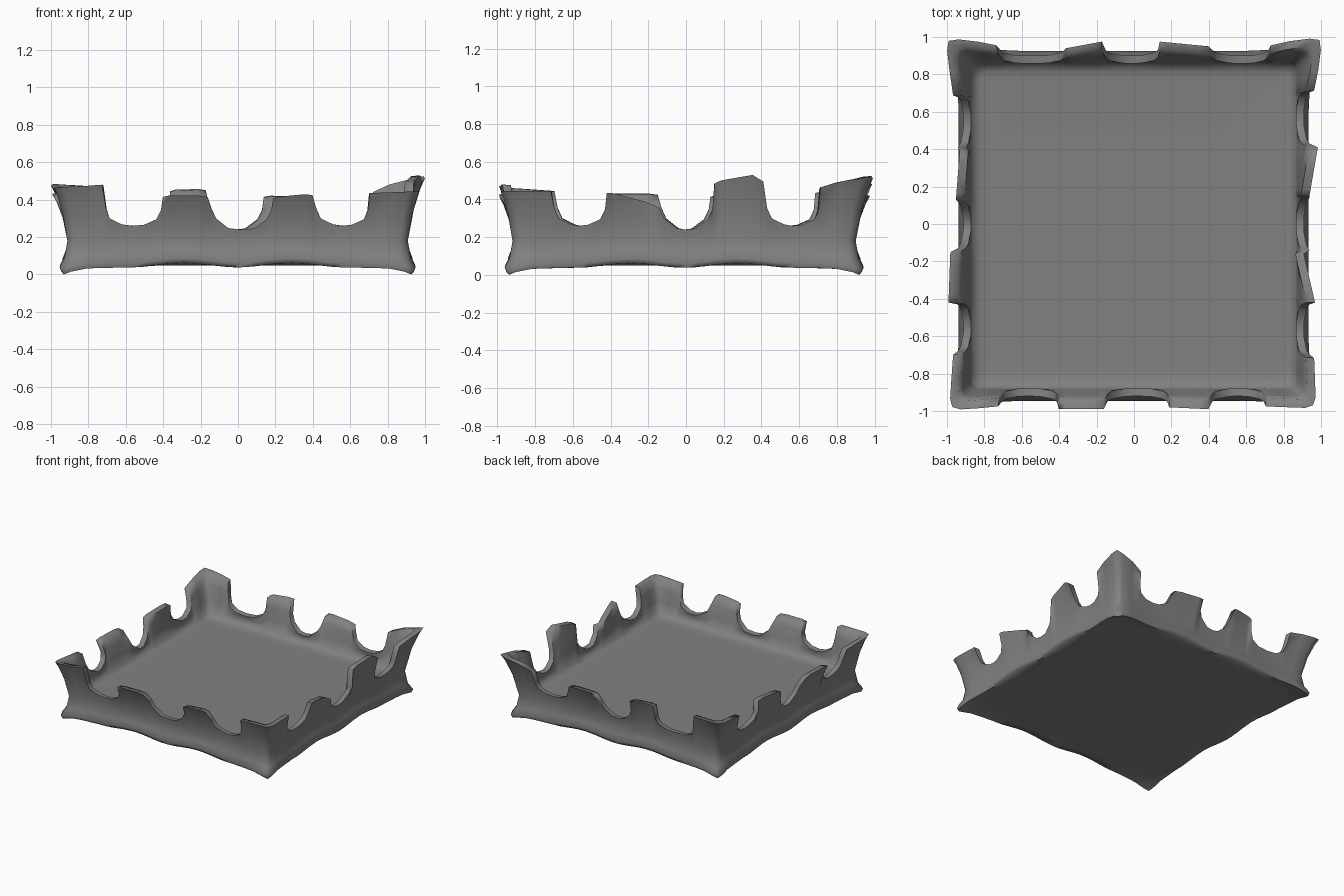
import bpy, bmesh, math

if "Cube" in bpy.data.objects:
    bpy.data.objects.remove(bpy.data.objects["Cube"])

# corner tips: (height, outward offset)
SW, SE, NE, NW = (.47, .985), (.45, .975), (.53, 1.01), (.49, 1.005)

# each side: first corner, edge of that corner (t, h), two merlons
# (start, end, h0, h1, offset0, offset1), edge of last corner (t, h), last corner
SIDES = {
    'front': (SW, (-.73, .485), [(-.40, -.16, .42, .42, .98, .98),
                                 (.19, .40, .41, .43, .97, .98)], (.71, .44), SE),
    'right': (SE, (-.71, .45), [(-.41, -.15, .44, .37, .97, .91),
                                (.16, .42, .49, .50, .94, .985)], (.73, .47), NE),
    'back': (NW, (-.74, .47), [(-.36, -.17, .45, .455, .95, .985),
                               (.14, .40, .42, .41, .985, .96)], (.74, .45), NE),
    'left': (SW, (-.69, .45), [(-.41, -.14, .43, .43, .99, .98),
                               (.14, .40, .42, .44, .95, .93)], (.70, .44), NW),
}


def keys(side):
    """Top line of one wall as (t, height, offset)."""
    c0, e0, merlons, e1, c1 = SIDES[side]

    def corner(c, e, sign):
        return [(sign, *c), (sign * .94, c[0] * .8 + e[1] * .2, c[1] * .8 + .193),
                (sign * .84, (c[0] + e[1]) / 2, (c[1] + .965) / 2), (e[0], e[1], .965)]

    k = corner(c0, e0, -1)
    spans = [e0[0]] + [v for m in merlons for v in m[:2]] + [e1[0]]
    for i in range(3):                      # rounded gap, then merlon
        a, b = spans[2 * i], spans[2 * i + 1]
        low = .245 if i == 1 else .265
        k += [(a + .02, .36, .94), (a + .045, .305, .925), (a + .11, low + .008, .912),
              ((a + b) / 2, low, .91),
              (b - .10, low + .006, .912), (b - .035, .30, .925), (b - .01, .35, .94)]
        if i < 2:
            s, e, h0, h1, o0, o1 = merlons[i]
            for f in (0, .15, .5, .78, 1):
                bump = (.035 * f + .01 if side == 'right' and i else .008) if 0 < f < 1 else 0
                k.append((s + (e - s) * f, h0 + (h1 - h0) * f + bump, o0 + (o1 - o0) * f))
    return k + corner(c1, e1, 1)[::-1]


def place(side, t, off, z):
    u = t if abs(t) < .68 else math.copysign(.68 + (abs(t) - .68) / .32 * (off - .68), t)
    return {'front': (u, -off, z), 'right': (off, u, z),
            'back': (u, off, z), 'left': (-off, u, z)}[side]


def section(t, h, o):
    """Cross-section from the underside, over the rim, to the floor."""
    c = max(0, (abs(t) - .6) / .4)
    b = .055 + .012 * math.cos(t * 11 + math.pi) - .05 * c
    w = .905 + .006 * c
    top_in = o - (.046 if h > .36 else .042)
    tip = abs(t) == 1                       # corners are rounded off
    r, ri = (.016, .014) if tip else (0, 0)
    s = [(.80, .054), (.86, .054), (.925 + .02 * c, b), (.935 + .02 * c, b + .025),
         (.918 + .01 * c, b + .07), (w, .185),
         (w + (o - w) * .35, .185 + (h - .185) * .5),
         (w + (o - w) * .75, .185 + (h - .185) * .85), (o, h)]
    inner = [(top_in, h - .004), (top_in - (top_in - .872) * .35, .215 + (h - .215) * .7),
             (.875, .215 + (h - .215) * .3), (.862, .195), (.82, .18), (.76, .178)]
    return [(x - r, z) for x, z in s] + [(x - ri, z) for x, z in inner]


# lofted tray: walls, floor and underside
bm = bmesh.new()
columns = []
for side in ('front', 'right', 'back', 'left'):
    pts = keys(side)
    if side in ('back', 'left'):
        pts.reverse()
    for t, h, o in pts[:-1]:
        columns.append([bm.verts.new(place(side, t, off, z)) for off, z in section(t, h, o)])
n = len(columns)
for i in range(n):
    a, b = columns[i], columns[(i + 1) % n]
    for j in range(len(a) - 1):
        bm.faces.new((a[j], b[j], b[j + 1], a[j + 1]))
bm.faces.new([c[0] for c in columns])
bm.faces.new([c[-1] for c in columns])
bmesh.ops.recalc_face_normals(bm, faces=bm.faces)

# stand on the ground, centred
for axis in range(3):
    vals = [v.co[axis] for v in bm.verts]
    shift = min(vals) if axis == 2 else (min(vals) + max(vals)) / 2
    for v in bm.verts:
        v.co[axis] -= shift

me = bpy.data.meshes.new('battlement_tray')
bm.to_mesh(me)
bm.free()
tray = bpy.data.objects.new('battlement_tray', me)
bpy.context.collection.objects.link(tray)

# dark grey stone
mat = bpy.data.materials.new('dark_stone')
mat.diffuse_color = (.22, .22, .22, 1)
mat.use_nodes = True
mat.node_tree.nodes["Principled BSDF"].inputs["Base Color"].default_value = mat.diffuse_color
me.materials.append(mat)
bpy.context.view_layer.objects.active = tray
tray.select_set(True)
bpy.ops.object.shade_smooth_by_angle(angle=math.radians(75))
